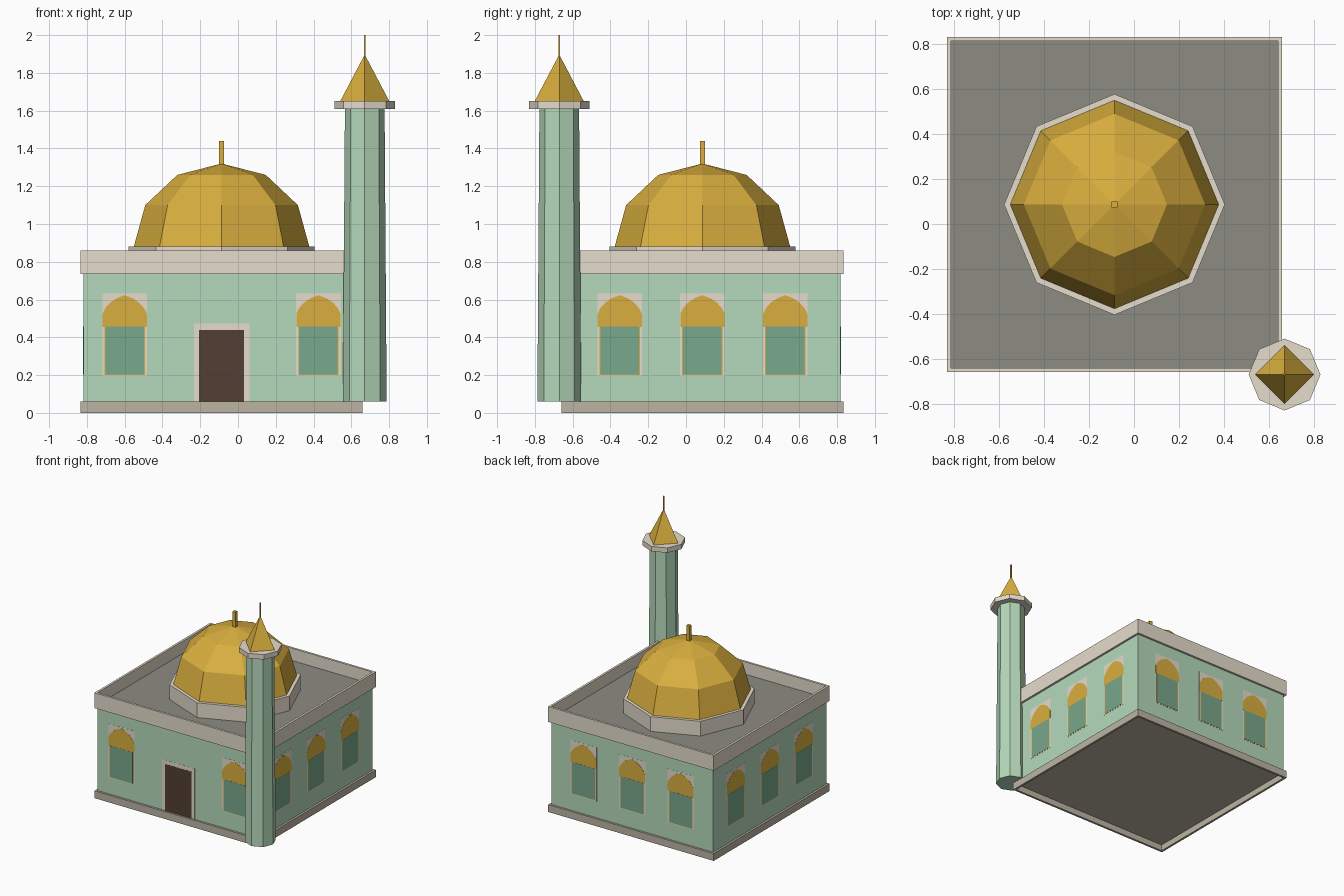
import bpy, bmesh, math
from mathutils import Matrix, Vector

if "Cube" in bpy.data.objects:
    bpy.data.objects.remove(bpy.data.objects["Cube"])


def mat(name, rgb):
    m = bpy.data.materials.new(name)
    lin = [((c / 255 + 0.055) / 1.055) ** 2.4 for c in rgb]
    m.diffuse_color = (*lin, 1)
    m.use_nodes = True
    m.node_tree.nodes["Principled BSDF"].inputs["Base Color"].default_value = m.diffuse_color
    return m


GREEN = mat("pale green wall", (181, 217, 187))
CREAM = mat("cream stone", (229, 220, 204))
STONE = mat("plinth stone", (189, 181, 164))
GOLD = mat("gold", (218, 175, 62))
GLASS = mat("deep green panel", (121, 168, 139))
DOOR = mat("brown door", (82, 62, 51))
DECK = mat("grey roof", (140, 140, 131))

C = Vector((-0.087, 0.087, 0))      # middle of the hall
T = Vector((0.671, -0.671, 0))      # middle of the tower
HALF = 0.73                         # half width of the hall walls


def finish(name, bm, *mats):
    bmesh.ops.recalc_face_normals(bm, faces=bm.faces)
    me = bpy.data.meshes.new(name)
    bm.to_mesh(me)
    bm.free()
    ob = bpy.data.objects.new(name, me)
    for m in mats:
        me.materials.append(m)
    bpy.context.collection.objects.link(ob)
    return ob


def lathe(name, centre, n, profile, material, start=0.0):
    """Flat-sided turned solid from (radius, z) pairs; radius 0 gives a tip."""
    bm = bmesh.new()
    rings = []
    for r, z in profile:
        count = n if r > 0 else 1
        rings.append([bm.verts.new(centre + Vector((
            r * math.cos(start + 2 * math.pi * i / n),
            r * math.sin(start + 2 * math.pi * i / n), z))) for i in range(count)])
    for a, b in zip(rings, rings[1:]):
        for i in range(n):
            j = (i + 1) % n
            if len(b) == 1:
                bm.faces.new((a[i], a[j], b[0]))
            else:
                bm.faces.new((a[i], a[j], b[j], b[i]))
    for ring in (rings[0], rings[-1]):
        if len(ring) > 1:
            bm.faces.new(ring)
    return finish(name, bm, material)


def square_ring(name, outer, inner, z0, z1, material):
    """Open square frame around the hall."""
    bm = bmesh.new()
    loops = []
    for h, z in ((outer, z0), (outer, z1), (inner, z1), (inner, z0)):
        loops.append([bm.verts.new(C + Vector((sx * h, sy * h, z)))
                      for sx, sy in ((-1, -1), (1, -1), (1, 1), (-1, 1))])
    for k in range(4):
        a, b = loops[k], loops[(k + 1) % 4]
        for i in range(4):
            j = (i + 1) % 4
            bm.faces.new((a[i], a[j], b[j], b[i]))
    return finish(name, bm, material)


def plate(name, outline, side, offset, depth, material):
    """Thin plate on a wall; side 0 front, 1 right, 2 back, 3 left."""
    m = Matrix.Translation(C) @ Matrix.Rotation(side * math.pi / 2, 4, 'Z')
    bm = bmesh.new()
    back = [bm.verts.new(m @ Vector((x + offset, -HALF + 0.0005, z))) for x, z in outline]
    front = [bm.verts.new(m @ Vector((x + offset, -HALF - depth, z))) for x, z in outline]
    bm.faces.new(front)
    bm.faces.new(back)
    n = len(outline)
    for i in range(n):
        j = (i + 1) % n
        bm.faces.new((back[i], back[j], front[j], front[i]))
    return finish(name, bm, material)


def rect(w, z0, z1):
    return [(-w, z0), (w, z0), (w, z1), (-w, z1)]


# Hall walls, with a grey roof deck and a stone floor
bm = bmesh.new()
bmesh.ops.create_cube(bm, size=1, matrix=Matrix.Translation(C + Vector((0, 0, 0.405)))
                      @ Matrix.Diagonal((2 * HALF, 2 * HALF, 0.71, 1)))
bm.normal_update()
for f in bm.faces:
    f.material_index = 1 if f.normal.z > 0.5 else 2 if f.normal.z < -0.5 else 0
finish("hall_walls", bm, GREEN, DECK, STONE)

# Plinth and parapet
square_ring("plinth", 0.747, 0.729, 0, 0.06, STONE)
square_ring("parapet", 0.747, 0.729, 0.735, 0.86, CREAM)

# Drum, dome and finial
lathe("dome_drum", C, 8, [(0.492, 0.755), (0.492, 0.88)], CREAM)
lathe("dome", C, 8, [(0.465, 0.878), (0.404, 1.10), (0.234, 1.26), (0, 1.32)], GOLD)
lathe("dome_finial", C, 4, [(0.018, 1.30), (0.018, 1.44)], GOLD, math.pi / 4)

# Corner tower
lathe("tower_shaft", T, 8, [(0.116, 0.06), (0.105, 1.615)], GREEN)
lathe("tower_balcony", T, 8, [(0.16, 1.61), (0.16, 1.65)], CREAM)
lathe("tower_roof", T, 4, [(0.13, 1.65), (0, 1.897)], GOLD)
lathe("tower_spire", T, 4, [(0.007, 1.87), (0.007, 2.0)], GOLD, math.pi / 4)

# Windows: cream frame, gold arched panel, green infill
half_arch = [(0.107, 0.2), (0.107, 0.455), (0.117, 0.455), (0.117, 0.525), (0.102, 0.555),
             (0.075, 0.585), (0.04, 0.608), (0.0, 0.623)]
arch = half_arch + [(-x, z) for x, z in reversed(half_arch[:-1])]
for side in range(4):
    for k, off in enumerate((-0.513, 0.513) if side == 0 else (-0.438, 0, 0.438)):
        tag = f"{('front', 'right', 'back', 'left')[side]}_{k + 1}"
        plate("window_frame_" + tag, rect(0.118, 0.195, 0.633), side, off, 0.001, CREAM)
        plate("window_arch_" + tag, arch, side, off, 0.002, GOLD)
        plate("window_panel_" + tag, rect(0.102, 0.202, 0.457), side, off, 0.003, GLASS)

# Door and its frame
plate("door_frame", rect(0.147, 0.06, 0.473), 0, 0, 0.001, CREAM)
plate("door", rect(0.119, 0.06, 0.44), 0, 0, 0.002, DOOR)
